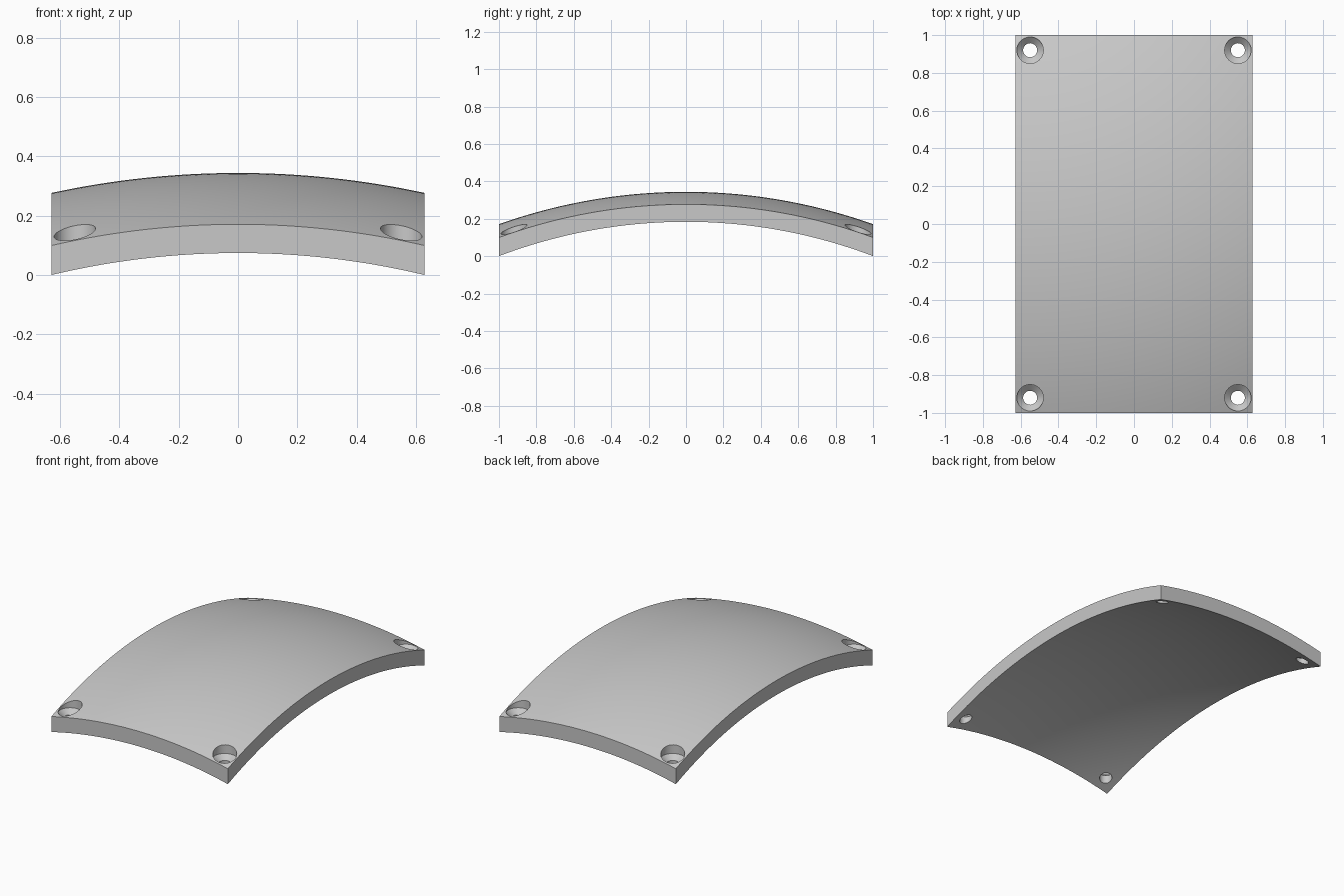
import bpy, bmesh, math

HALF_X, HALF_Y = 0.628, 1.0
TOP_Z, TOP_R = 0.344, 2.976        # outer dome crown height and radius
LOW_Z, LOW_R = 0.253, 2.886        # inner dome, concentric with the outer one
HOLE_X, HOLE_Y = 0.55, 0.92

cube = bpy.data.objects.get("Cube")
if cube:
    bpy.data.objects.remove(cube, do_unlink=True)

grey = bpy.data.materials.new("plain_grey")
grey.use_nodes = True
colour = (0.58, 0.58, 0.58, 1)
grey.diffuse_color = colour
grey.node_tree.nodes["Principled BSDF"].inputs["Base Color"].default_value = colour


def dome(x, y, crown, radius):
    return crown - radius + math.sqrt(radius ** 2 - x * x - y * y)


def to_object(bm, name):
    bmesh.ops.recalc_face_normals(bm, faces=bm.faces)
    mesh = bpy.data.meshes.new(name)
    bm.to_mesh(mesh)
    bm.free()
    mesh.materials.append(grey)
    obj = bpy.data.objects.new(name, mesh)
    bpy.context.collection.objects.link(obj)
    return obj


# Domed plate: a flat grid given thickness, both skins bent onto spheres
bm = bmesh.new()
bmesh.ops.create_grid(bm, x_segments=40, y_segments=64, size=1)
lower = list(bm.verts)
extruded = bmesh.ops.extrude_face_region(bm, geom=list(bm.faces), use_keep_orig=True)
upper = [v for v in extruded["geom"] if isinstance(v, bmesh.types.BMVert)]
for skin, crown, radius in ((lower, LOW_Z, LOW_R), (upper, TOP_Z, TOP_R)):
    for v in skin:
        x, y = v.co.x * HALF_X, v.co.y * HALF_Y
        v.co = (x, y, dome(x, y, crown, radius))
plate = to_object(bm, "domed_plate")

# Screw hole cutters: straight bore, countersink cone and clearance above
profile = [(0.037, -0.1), (0.037, 0.084), (0.07, 0.114), (0.07, 0.5)]
SIDES = 48
bm = bmesh.new()
for sx in (-1, 1):
    for sy in (-1, 1):
        rings = []
        for r, z in profile:
            rings.append([bm.verts.new((sx * HOLE_X + r * math.cos(math.tau * i / SIDES),
                                        sy * HOLE_Y + r * math.sin(math.tau * i / SIDES), z))
                          for i in range(SIDES)])
        for a, b in zip(rings, rings[1:]):
            for i in range(SIDES):
                j = (i + 1) % SIDES
                bm.faces.new((a[i], a[j], b[j], b[i]))
        bm.faces.new(rings[0][::-1])
        bm.faces.new(rings[-1])
cutter = to_object(bm, "screw_hole_cutter")
cutter.hide_render = True

# Cut the holes, then smooth the skins while keeping rims sharp
cut = plate.modifiers.new("screw_holes", 'BOOLEAN')
cut.operation = 'DIFFERENCE'
cut.solver = 'EXACT'
cut.object = cutter
bpy.ops.object.select_all(action='DESELECT')
plate.select_set(True)
bpy.context.view_layer.objects.active = plate
bpy.ops.object.modifier_apply(modifier=cut.name)
bpy.data.objects.remove(cutter, do_unlink=True)
bpy.ops.object.shade_smooth_by_angle(angle=math.radians(30))
